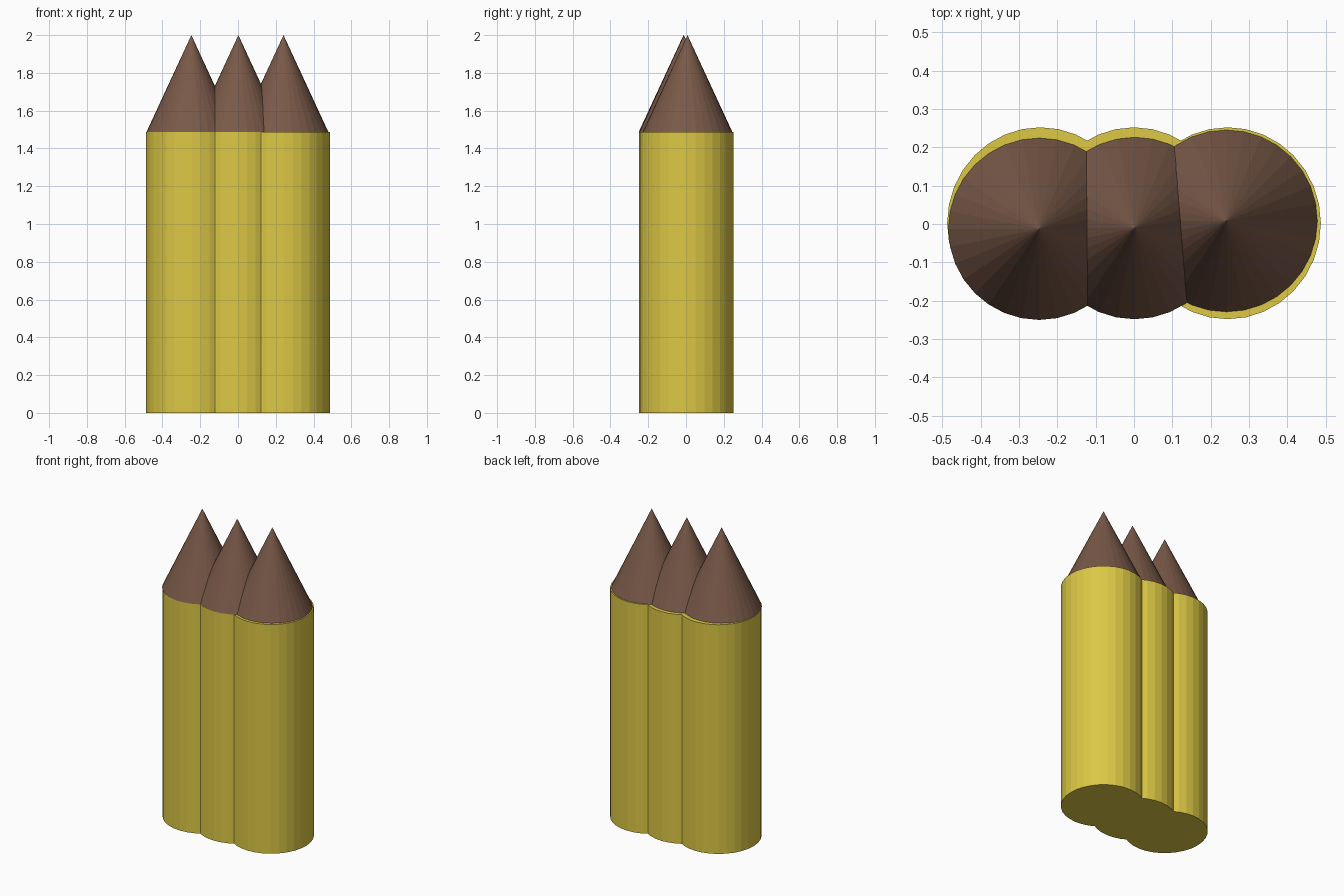
import bpy

if "Cube" in bpy.data.objects:
    bpy.data.objects.remove(bpy.data.objects["Cube"])

def material(name, color):
    m = bpy.data.materials.new(name)
    m.diffuse_color = color
    m.use_nodes = True
    m.node_tree.nodes["Principled BSDF"].inputs["Base Color"].default_value = m.diffuse_color
    return m

yellow = material("yellow_paint", (0.72, 0.58, 0.06, 1))
brown = material("brown_tip", (0.19, 0.10, 0.065, 1))

TOP = 1.488

# (label, body x, tip x, tip y)
for label, bx, tx, ty in [("left", -0.244, -0.247, -0.013),
                          ("middle", 0.0, 0.002, -0.011),
                          ("right", 0.244, 0.241, 0.008)]:
    # Slightly oval faceted body
    bpy.ops.mesh.primitive_cylinder_add(vertices=32, radius=1, depth=TOP,
                                        location=(bx, 0.002, TOP / 2))
    body = bpy.context.object
    body.name = label + "_body"
    body.scale = (0.243, 0.25, 1)
    body.data.materials.append(yellow)

    # Faceted conical tip, a little off-centre on its body
    bpy.ops.mesh.primitive_cone_add(vertices=32, radius1=0.237, radius2=0,
                                    depth=2 - TOP,
                                    location=(tx, ty, (2 + TOP) / 2))
    tip = bpy.context.object
    tip.name = label + "_tip"
    tip.data.materials.append(brown)
